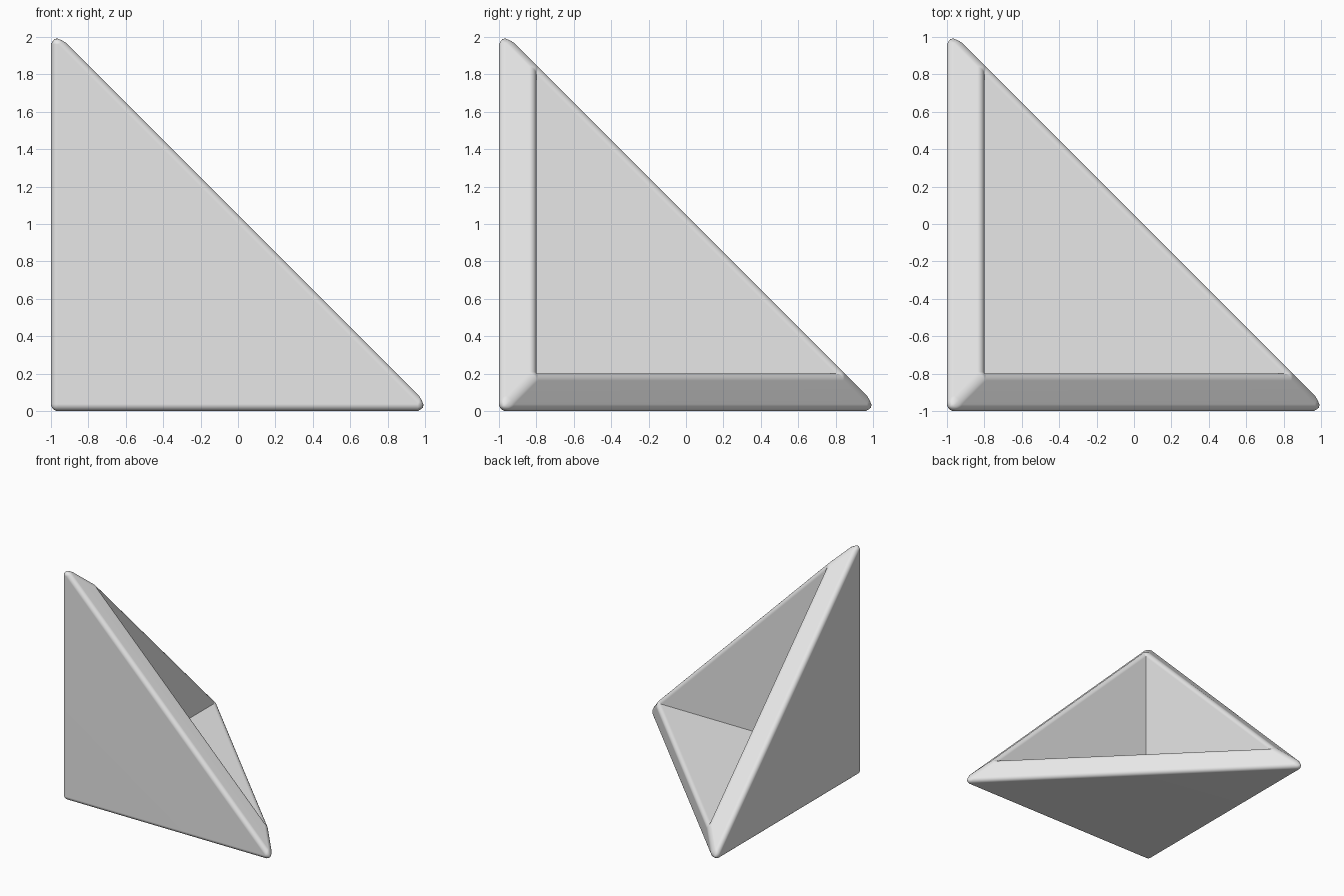
import bpy
import bmesh
from mathutils import Vector

cube = bpy.data.objects.get("Cube")
if cube:
    bpy.data.objects.remove(cube, do_unlink=True)

LEG = 2.05      # sharp length of each outer leg, before rounding
WALL = 0.2      # wall thickness
ROUND = 0.037   # edge rounding

# Single grey material
grey = bpy.data.materials.new("light_grey")
grey.use_nodes = True
colour = (0.8, 0.8, 0.8, 1)
grey.diffuse_color = colour
grey.node_tree.nodes["Principled BSDF"].inputs["Base Color"].default_value = colour


def corner_points(bm, origin, leg):
    """Corner vertex followed by the tips along x, y and z."""
    origin = Vector(origin)
    axes = [Vector((1, 0, 0)), Vector((0, 1, 0)), Vector((0, 0, 1))]
    return [bm.verts.new(origin)] + [bm.verts.new(origin + a * leg) for a in axes]


# Three triangular walls meeting at a corner, with square-cut rims
bm = bmesh.new()
outer = corner_points(bm, (-1, -1, 0), LEG)
inner = corner_points(bm, (-1 + WALL, -1 + WALL, WALL), LEG - 2 * WALL)
for i, j in ((1, 2), (2, 3), (3, 1)):
    bm.faces.new((outer[0], outer[j], outer[i]))
    bm.faces.new((inner[0], inner[i], inner[j]))
    bm.faces.new((outer[i], outer[j], inner[j], inner[i]))
bmesh.ops.recalc_face_normals(bm, faces=bm.faces[:])

# Round every edge except the three inside creases
creases = set(inner[0].link_edges)
bmesh.ops.bevel(bm, geom=[e for e in bm.edges if e not in creases],
                offset=ROUND, offset_type='OFFSET', segments=5, profile=0.5,
                affect='EDGES', clamp_overlap=True)

mesh = bpy.data.meshes.new("corner_bracket")
bm.to_mesh(mesh)
bm.free()
mesh.materials.append(grey)
bracket = bpy.data.objects.new("corner_bracket", mesh)
bpy.context.collection.objects.link(bracket)

# Smooth rounded edges, flat walls
bpy.ops.object.select_all(action='DESELECT')
bracket.select_set(True)
bpy.context.view_layer.objects.active = bracket
bpy.ops.object.shade_smooth_by_angle(angle=0.6)
flat = bracket.modifiers.new("flat_walls", 'WEIGHTED_NORMAL')
flat.keep_sharp = True
